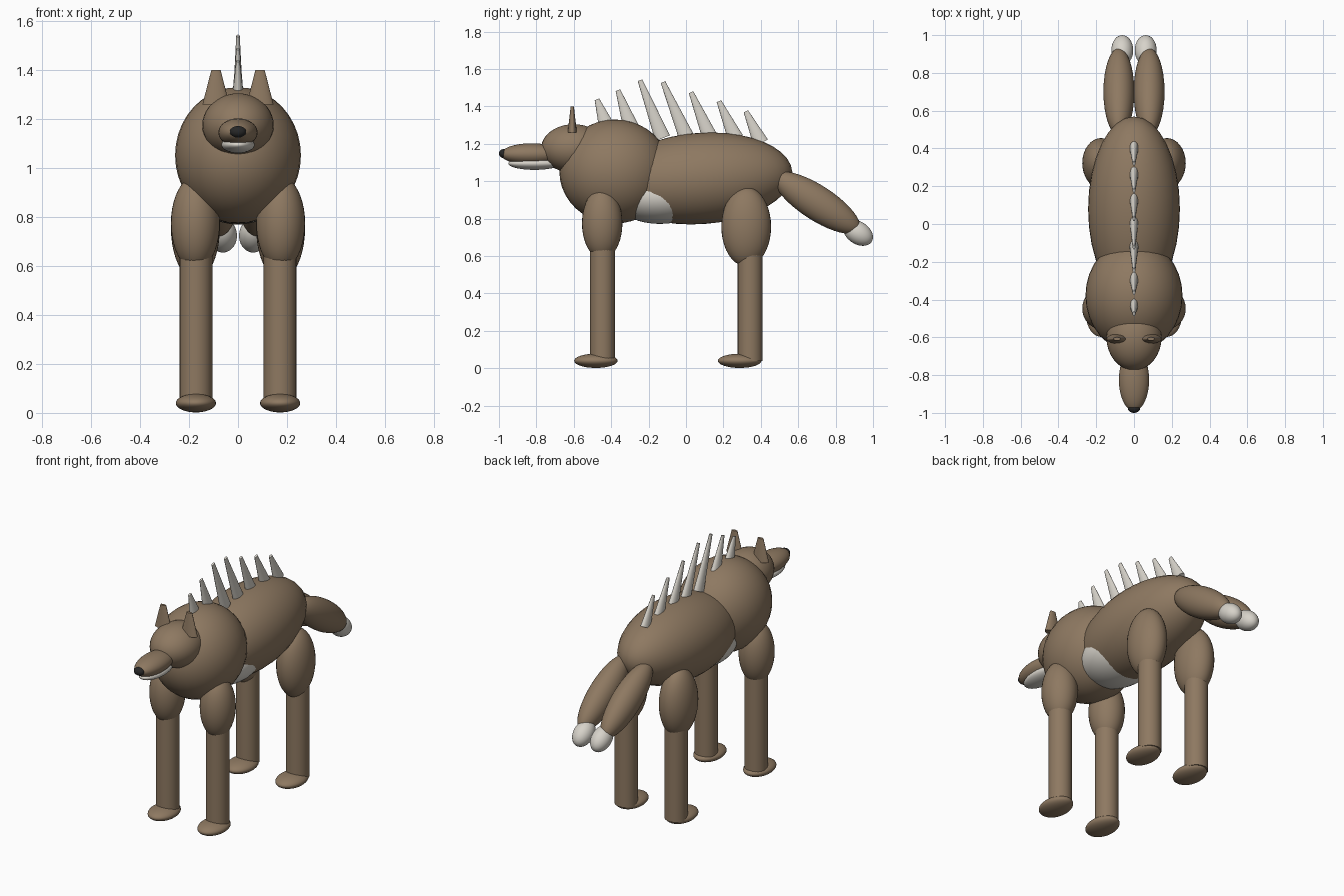
import bpy
from math import radians, atan2, hypot

cube = bpy.data.objects.get("Cube")
if cube:
    bpy.data.objects.remove(cube, do_unlink=True)


def material(name, rgb):
    mat = bpy.data.materials.new(name)
    mat.use_nodes = True
    mat.diffuse_color = (*rgb, 1)
    mat.node_tree.nodes["Principled BSDF"].inputs["Base Color"].default_value = (*rgb, 1)
    return mat


FUR = material("brown fur", (0.27, 0.19, 0.12))
PALE = material("pale bone", (0.68, 0.65, 0.59))
DARK = material("dark nose", (0.02, 0.02, 0.02))


def finish(name, mat, scale, tilt):
    obj = bpy.context.object
    obj.name = name
    obj.scale = scale
    obj.rotation_euler.x = radians(tilt)
    obj.data.materials.append(mat)
    bpy.ops.object.shade_smooth_by_angle(angle=radians(40))
    return obj


def ellipsoid(name, mat, center, radii, tilt=0):
    bpy.ops.mesh.primitive_uv_sphere_add(segments=32, ring_count=20, location=center)
    return finish(name, mat, radii, tilt)


def taper(name, mat, center, base, tip, height, scale=(1, 1, 1), tilt=0):
    bpy.ops.mesh.primitive_cone_add(vertices=24, radius1=base, radius2=tip,
                                    depth=height, location=center)
    return finish(name, mat, scale, tilt)


# Torso
ellipsoid("chest", FUR, (0, -0.38, 1.052), (0.257, 0.297, 0.278))
ellipsoid("body", FUR, (0, 0.08, 1.015), (0.243, 0.49, 0.244), 4)
ellipsoid("belly", PALE, (0, -0.14, 0.92), (0.2, 0.25, 0.148))

# Head
ellipsoid("head", FUR, (0, -0.6, 1.175), (0.146, 0.175, 0.13))
ellipsoid("snout", FUR, (0, -0.825, 1.145), (0.08, 0.165, 0.058))
ellipsoid("jaw", PALE, (0, -0.81, 1.095), (0.068, 0.14, 0.034))
ellipsoid("nose", DARK, (0, -0.975, 1.148), (0.033, 0.025, 0.024))

# Paired ears, legs and tails
for side, s in (("left", 1), ("right", -1)):
    taper(side + "_ear", FUR, (s * 0.09, -0.608, 1.33), 0.055, 0.019, 0.14, (1, 0.45, 1))

    for end, thigh_y, thigh_z, radii, shin_y, foot_y in (
            ("front", -0.448, 0.775, (0.1, 0.108, 0.19), -0.446, -0.482),
            ("hind", 0.322, 0.757, (0.1, 0.133, 0.212), 0.343, 0.287)):
        label = f"{side}_{end}_"
        ellipsoid(label + "thigh", FUR, (s * 0.174, thigh_y, thigh_z), radii)
        taper(label + "shin", FUR, (s * 0.172, shin_y, 0.35), 0.067, 0.067, 0.62)
        ellipsoid(label + "paw", FUR, (s * 0.172, foot_y, 0.04), (0.082, 0.116, 0.038))

    ellipsoid(side + "_tail", FUR, (s * 0.08, 0.7, 0.885), (0.082, 0.27, 0.093), -33)
    ellipsoid(side + "_tail_tip", PALE, (s * 0.062, 0.92, 0.724), (0.058, 0.087, 0.06), -33)

# Row of back spikes: tip y, tip z, base y, base z
spikes = [(-0.476, 1.438, -0.425, 1.295), (-0.364, 1.487, -0.295, 1.29),
          (-0.246, 1.54, -0.125, 1.23), (-0.123, 1.53, 0.005, 1.23),
          (0.027, 1.476, 0.13, 1.23), (0.176, 1.428, 0.265, 1.23),
          (0.32, 1.374, 0.4, 1.205)]
for i, (ty, tz, by, bz) in enumerate(spikes):
    taper(f"back_spike_{i + 1}", PALE, (0, (ty + by) / 2, (tz + bz) / 2),
          0.042, 0.013, hypot(ty - by, tz - bz), (0.55, 1, 1),
          atan2(by - ty, tz - bz) * 180 / 3.14159)
